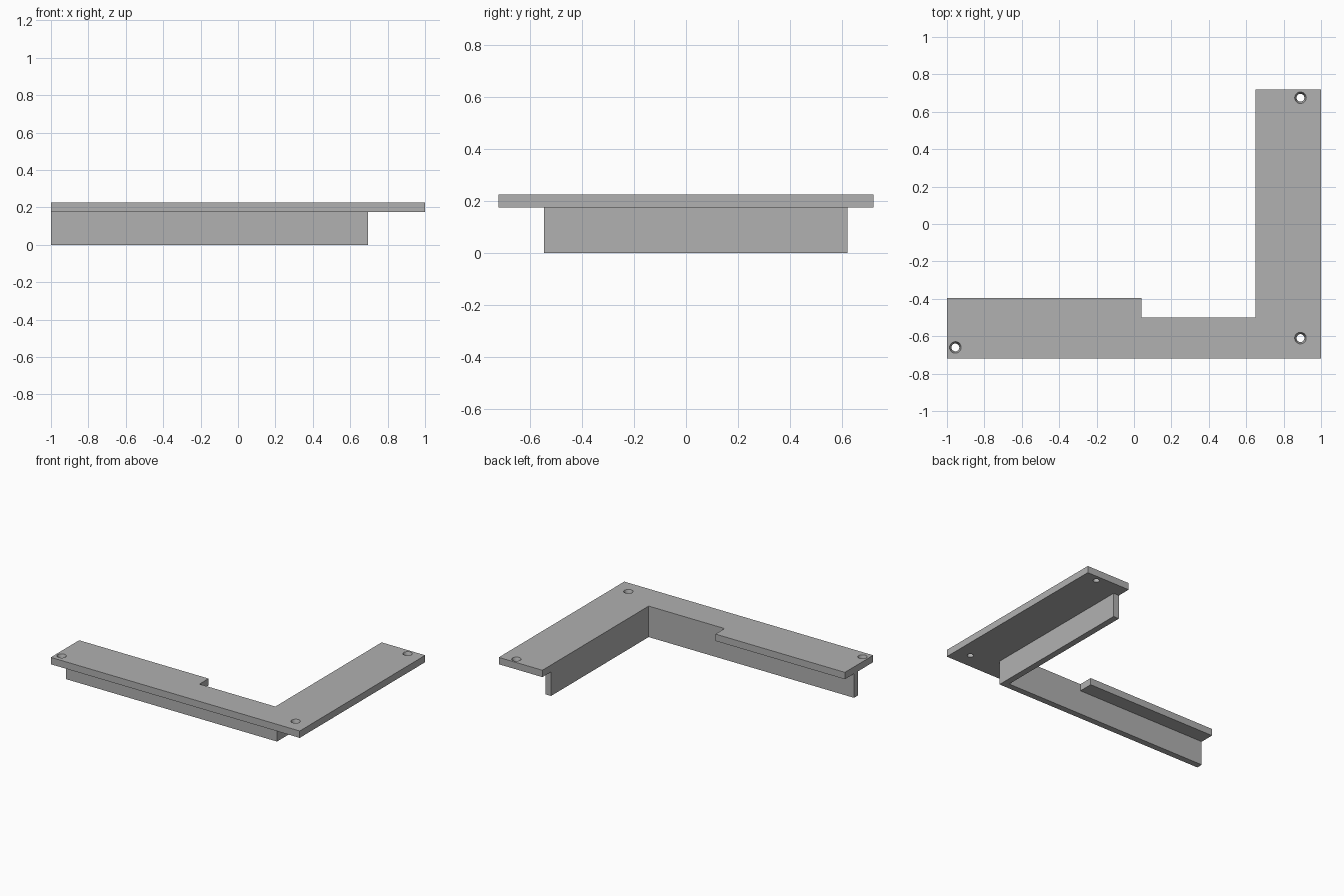
import bpy, bmesh
from mathutils import Matrix, Vector

cube = bpy.data.objects.get("Cube")
if cube:
    bpy.data.objects.remove(cube, do_unlink=True)

grey = bpy.data.materials.new("plain grey")
grey.use_nodes = True
colour = (0.44, 0.44, 0.44, 1)
grey.diffuse_color = colour
grey.node_tree.nodes["Principled BSDF"].inputs["Base Color"].default_value = colour

PLATE_BOTTOM, PLATE_TOP = 0.175, 0.225


def add_object(name, bm):
    bmesh.ops.recalc_face_normals(bm, faces=bm.faces)
    mesh = bpy.data.meshes.new(name)
    bm.to_mesh(mesh)
    bm.free()
    mesh.materials.append(grey)
    obj = bpy.data.objects.new(name, mesh)
    bpy.context.collection.objects.link(obj)
    return obj


def extrude_outline(name, outline, bottom, top):
    bm = bmesh.new()
    face = bm.faces.new([bm.verts.new((x, y, bottom)) for x, y in outline])
    up = bmesh.ops.extrude_face_region(bm, geom=[face])["geom"]
    verts = [v for v in up if isinstance(v, bmesh.types.BMVert)]
    bmesh.ops.translate(bm, verts=verts, vec=Vector((0, 0, top - bottom)))
    return add_object(name, bm)


# L-shaped mounting plate with a wider tab on the long arm
plate = extrude_outline("mounting_plate", [
    (-1, -0.72), (1, -0.72), (1, 0.72), (0.65, 0.72), (0.65, -0.5),
    (0.04, -0.5), (0.04, -0.395), (-1, -0.395)], PLATE_BOTTOM, PLATE_TOP)

# Thin L-shaped wall hanging under the plate
extrude_outline("hanging_wall", [
    (-1, -0.545), (0.695, -0.545), (0.695, 0.62), (0.65, 0.62),
    (0.65, -0.5), (-1, -0.5)], 0, PLATE_BOTTOM)

# Countersunk screw holes: a straight bore, flared at the top
bm = bmesh.new()
RINGS = [(0.021, PLATE_BOTTOM - 0.02), (0.021, PLATE_TOP - 0.03),
         (0.031, PLATE_TOP), (0.031, PLATE_TOP + 0.02)]
for x, y in [(-0.955, -0.66), (0.89, -0.61), (0.89, 0.675)]:
    loops = []
    for radius, z in RINGS:
        loops.append(bmesh.ops.create_circle(
            bm, segments=32, radius=radius,
            matrix=Matrix.Translation((x, y, z)))["verts"])
    for low, high in zip(loops, loops[1:]):
        for i in range(len(low)):
            j = (i + 1) % len(low)
            bm.faces.new((low[i], low[j], high[j], high[i]))
    bm.faces.new(loops[0])
    bm.faces.new(loops[-1])
cutter = add_object("screw_hole_cutter", bm)
cutter.hide_render = True

cut = plate.modifiers.new("screw holes", "BOOLEAN")
cut.operation = "DIFFERENCE"
cut.solver = "EXACT"
cut.object = cutter
bpy.context.view_layer.objects.active = plate
bpy.ops.object.modifier_apply(modifier=cut.name)
bpy.data.objects.remove(cutter, do_unlink=True)

# Smooth the round bores while the plate edges stay sharp
bpy.ops.object.select_all(action="DESELECT")
plate.select_set(True)
bpy.ops.object.shade_smooth_by_angle()
